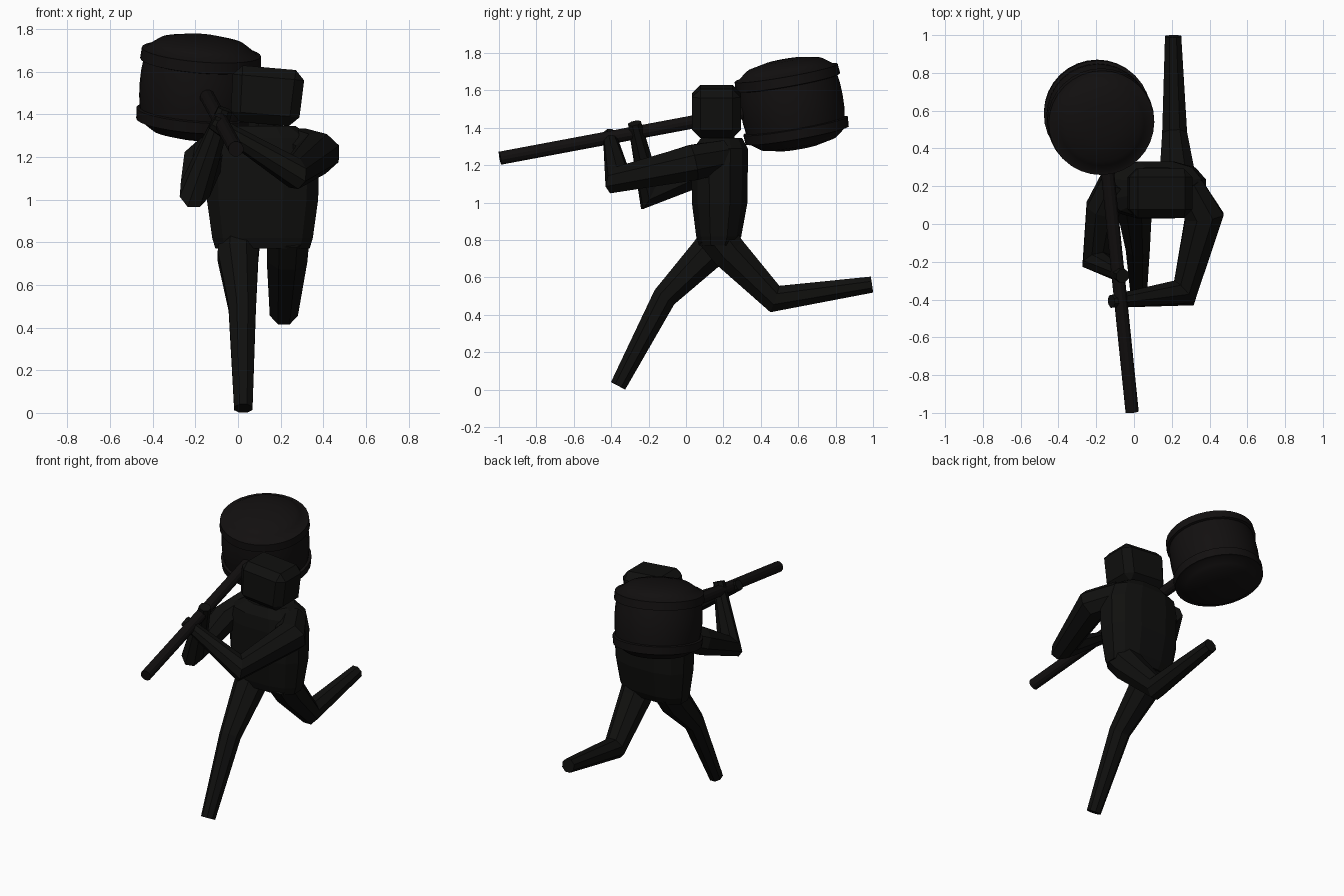
import bpy, bmesh, math
from mathutils import Vector

if "Cube" in bpy.data.objects:
    bpy.data.objects.remove(bpy.data.objects["Cube"])

def material(name, rgb):
    m = bpy.data.materials.new(name)
    m.diffuse_color = (*rgb, 1)
    m.use_nodes = True
    m.node_tree.nodes["Principled BSDF"].inputs["Base Color"].default_value = m.diffuse_color
    return m

BODY = material("body_black", (0.005, 0.005, 0.0045))
WOOD = material("mallet_black", (0.006, 0.005, 0.005))

def finish(name, bm, mat):
    bmesh.ops.recalc_face_normals(bm, faces=bm.faces)
    me = bpy.data.meshes.new(name)
    bm.to_mesh(me)
    bm.free()
    me.materials.append(mat)
    ob = bpy.data.objects.new(name, me)
    bpy.context.collection.objects.link(ob)
    return ob

def skin(name, rings, mat):
    """Join rings of points into a closed tube."""
    bm = bmesh.new()
    loops = [[bm.verts.new(p) for p in r] for r in rings]
    n = len(rings[0])
    for a, b in zip(loops, loops[1:]):
        for i in range(n):
            j = (i + 1) % n
            bm.faces.new((a[i], a[j], b[j], b[i]))
    bm.faces.new(loops[0])
    bm.faces.new(loops[-1])
    return finish(name, bm, mat)

def limb(name, joints, ref, n=8, mat=BODY):
    """Tapered faceted limb through (x, y, z, radius) joints with mitred bends."""
    pts = [Vector(j[:3]) for j in joints]
    dirs = [(b - a).normalized() for a, b in zip(pts, pts[1:])]
    rings = []
    for k, p in enumerate(pts):
        t1, t2 = dirs[max(k - 1, 0)], dirs[min(k, len(dirs) - 1)]
        t = (t1 + t2).normalized()
        bend = t2 - t1
        stretch = min(1 / max(t.dot(t1), 0.1), 1.35) - 1
        u = (Vector(ref) - t * t.dot(Vector(ref))).normalized()
        v = t.cross(u)
        r = joints[k][3] / math.cos(math.pi / n)
        ring = []
        for i in range(n):
            a = (i + 0.5) * 2 * math.pi / n
            o = (u * math.cos(a) + v * math.sin(a)) * r
            if bend.length > 1e-4:
                d = bend.normalized()
                o += d * o.dot(d) * stretch
            ring.append(p + o)
        rings.append(ring)
    return skin(name, rings, mat)

# torso: stacked rounded sections (z, cx, cy, half width, half depth)
sections = [(0.77, 0.115, 0.17, 0.22, 0.10), (0.82, 0.115, 0.175, 0.235, 0.12),
            (1.0, 0.115, 0.18, 0.26, 0.148), (1.2, 0.115, 0.18, 0.265, 0.15),
            (1.29, 0.115, 0.185, 0.24, 0.145), (1.345, 0.12, 0.19, 0.15, 0.11)]
rings = []
for z, cx, cy, w, d in sections:
    ring = []
    for i in range(12):
        a = (i + 0.5) * math.pi / 6
        c, s = math.cos(a), math.sin(a)
        ring.append((cx + math.copysign(abs(c) ** 0.75, c) * w * 1.03,
                     cy + math.copysign(abs(s) ** 0.75, s) * d * 1.03, z))
    rings.append(ring)
skin("torso", rings, BODY)

# neck
limb("neck", [(0.13, 0.18, 1.30, 0.085), (0.13, 0.17, 1.42, 0.08)], (1, 0, 0))

# head: chamfered block, tipped sideways
bm = bmesh.new()
bmesh.ops.create_cube(bm, size=1)
bmesh.ops.scale(bm, vec=(0.34, 0.26, 0.265), verts=bm.verts)
for v in bm.verts:
    v.co.x *= 1.0 if v.co.z > 0 else 0.94
bmesh.ops.bevel(bm, geom=bm.edges[:], offset=0.045, segments=1, affect='EDGES')
head = finish("head", bm, BODY)
head.location = (0.135, 0.163, 1.487)
head.rotation_euler = (0, math.radians(5), 0)

# legs
limb("front_leg", [(0.01, 0.19, 0.84, 0.095), (0.0, 0.12, 0.735, 0.095),
                   (0.02, -0.115, 0.495, 0.064), (0.025, -0.363, 0.021, 0.043)], (1, 0, 0))
limb("rear_leg", [(0.235, 0.15, 0.84, 0.10), (0.23, 0.23, 0.735, 0.095),
                  (0.215, 0.475, 0.485, 0.066), (0.207, 0.994, 0.562, 0.043)], (1, 0, 0))

# arms
limb("left_arm", [(0.28, 0.20, 1.25, 0.085), (0.372, 0.04, 1.215, 0.095),
                  (0.265, -0.365, 1.125, 0.066), (-0.12, -0.41, 1.365, 0.033)], (0, 0, 1))
limb("right_arm", [(-0.09, 0.23, 1.25, 0.085), (-0.165, 0.08, 1.18, 0.088),
                   (-0.20, -0.195, 1.05, 0.07), (-0.06, -0.275, 1.425, 0.035)], (1, 0, 0))

# mallet shaft
limb("mallet_shaft", [(-0.01, -0.994, 1.238, 0.035), (-0.155, 0.42, 1.503, 0.035)],
     (0, 0, 1), 12, WOOD)

# mallet head: lathed barrel with two raised bands and domed ends
half = [(0.0, 0.243), (0.10, 0.238), (0.20, 0.217), (0.225, 0.2), (0.262, 0.172),
        (0.28, 0.17), (0.284, 0.118), (0.268, 0.114), (0.275, 0.06)]
profile = half + [(0.277, 0)] + [(r, -h) for r, h in reversed(half)]
bm = bmesh.new()
vs = [bm.verts.new((r, 0, h)) for r, h in profile]
es = [bm.edges.new(p) for p in zip(vs, vs[1:])]
bmesh.ops.spin(bm, geom=vs + es, cent=(0, 0, 0), axis=(0, 0, 1),
               angle=2 * math.pi, steps=32)
bmesh.ops.remove_doubles(bm, verts=bm.verts, dist=1e-4)
barrel = finish("mallet_barrel", bm, WOOD)
barrel.location = (-0.185, 0.565, 1.527)
barrel.rotation_euler = (math.radians(10), math.radians(4.5), 0)
bpy.context.view_layer.objects.active = barrel
barrel.select_set(True)
bpy.ops.object.shade_smooth_by_angle(angle=math.radians(35))
